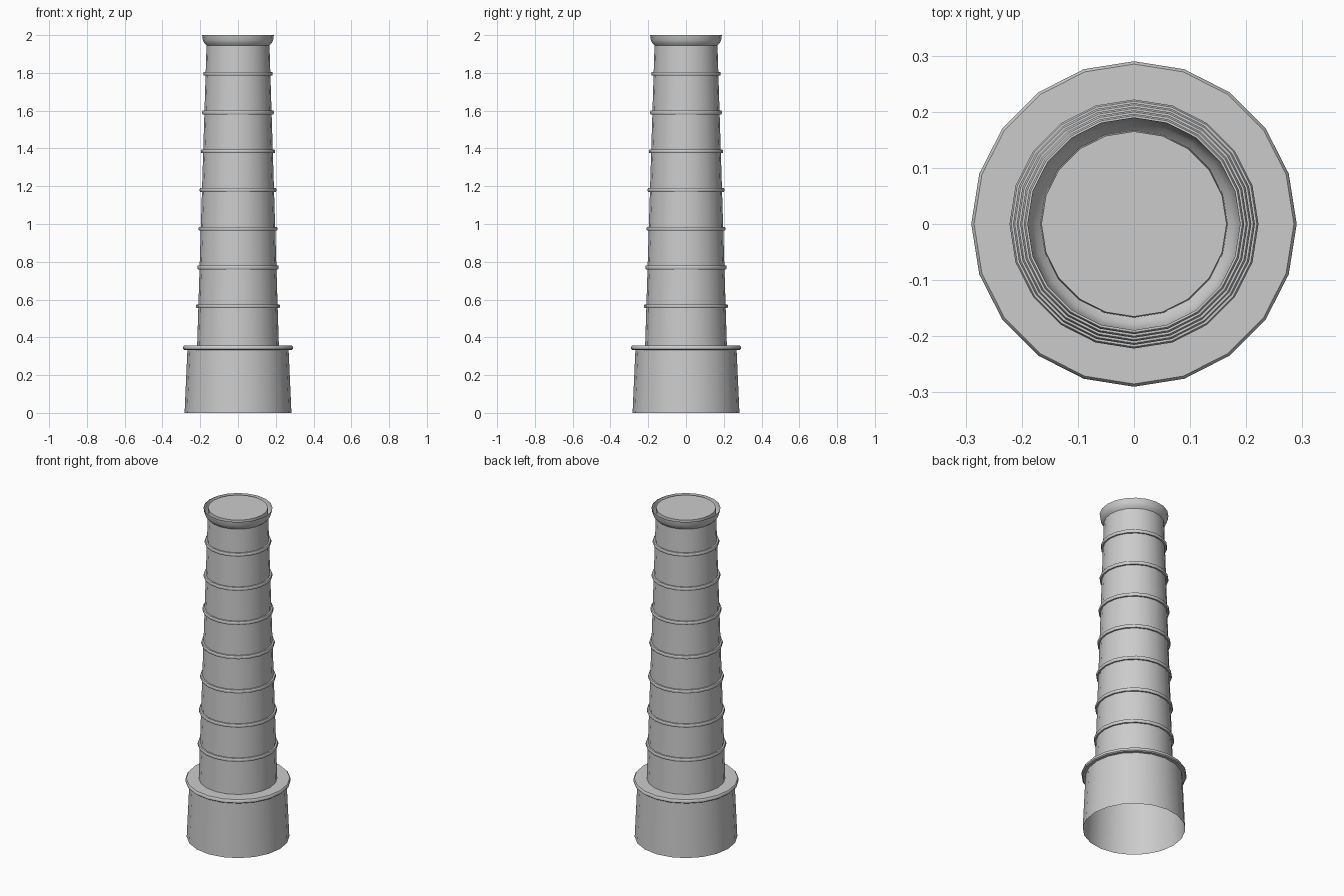
import bpy
import bmesh
from math import cos, sin, tau

SIDES = 20

cube = bpy.data.objects.get("Cube")
if cube:
    bpy.data.objects.remove(cube, do_unlink=True)

stone = bpy.data.materials.new("light_grey")
stone.use_nodes = True
grey = (0.6, 0.6, 0.6, 1)
stone.diffuse_color = grey
stone.node_tree.nodes["Principled BSDF"].inputs["Base Color"].default_value = grey


def lathe(name, profile, cap_top=False, closed=False):
    """Spin a (radius, height) profile, listed bottom to top, round the z axis."""
    bm = bmesh.new()
    loops = [[bm.verts.new((r * cos(tau * i / SIDES), r * sin(tau * i / SIDES), z))
              for i in range(SIDES)] for r, z in profile]
    pairs = list(zip(loops, loops[1:]))
    if closed:
        pairs.append((loops[-1], loops[0]))
    for low, high in pairs:
        for i in range(SIDES):
            j = (i + 1) % SIDES
            bm.faces.new((low[i], low[j], high[j], high[i]))
    if cap_top:
        bm.faces.new(loops[-1])
    mesh = bpy.data.meshes.new(name)
    bm.to_mesh(mesh)
    bm.free()
    mesh.materials.append(stone)
    obj = bpy.data.objects.new(name, mesh)
    bpy.context.collection.objects.link(obj)
    bpy.ops.object.select_all(action="DESELECT")
    obj.select_set(True)
    bpy.context.view_layer.objects.active = obj
    bpy.ops.object.shade_smooth_by_angle(angle=0.7)
    return obj


def shaft_radius(z):
    return 0.165 + 0.0313 * (2 - z)


# Open-bottomed base with a projecting ledge
lathe("base", [(0.283, 0), (0.268, 0.333), (0.284, 0.333), (0.29, 0.338),
               (0.29, 0.35), (0.285, 0.356), (shaft_radius(0.356), 0.356)])

# Tapered shaft with a closed top
lathe("shaft", [(shaft_radius(0.356), 0.356), (shaft_radius(2), 2)], cap_top=True)

# Seven rounded bands, evenly spaced up the shaft
for n in range(7):
    z = 0.565 + 0.205 * n
    r = shaft_radius(z)
    lathe(f"band_{n + 1}", [(r - 0.003, z - 0.01), (r + 0.009, z - 0.01),
                            (r + 0.012, z - 0.005), (r + 0.012, z + 0.005),
                            (r + 0.009, z + 0.01), (r - 0.003, z + 0.01)], closed=True)

# Thin flared lip standing clear of the shaft top
lathe("flared_lip", [(0.166, 1.945), (0.178, 1.957), (0.186, 1.973), (0.19, 2)])
